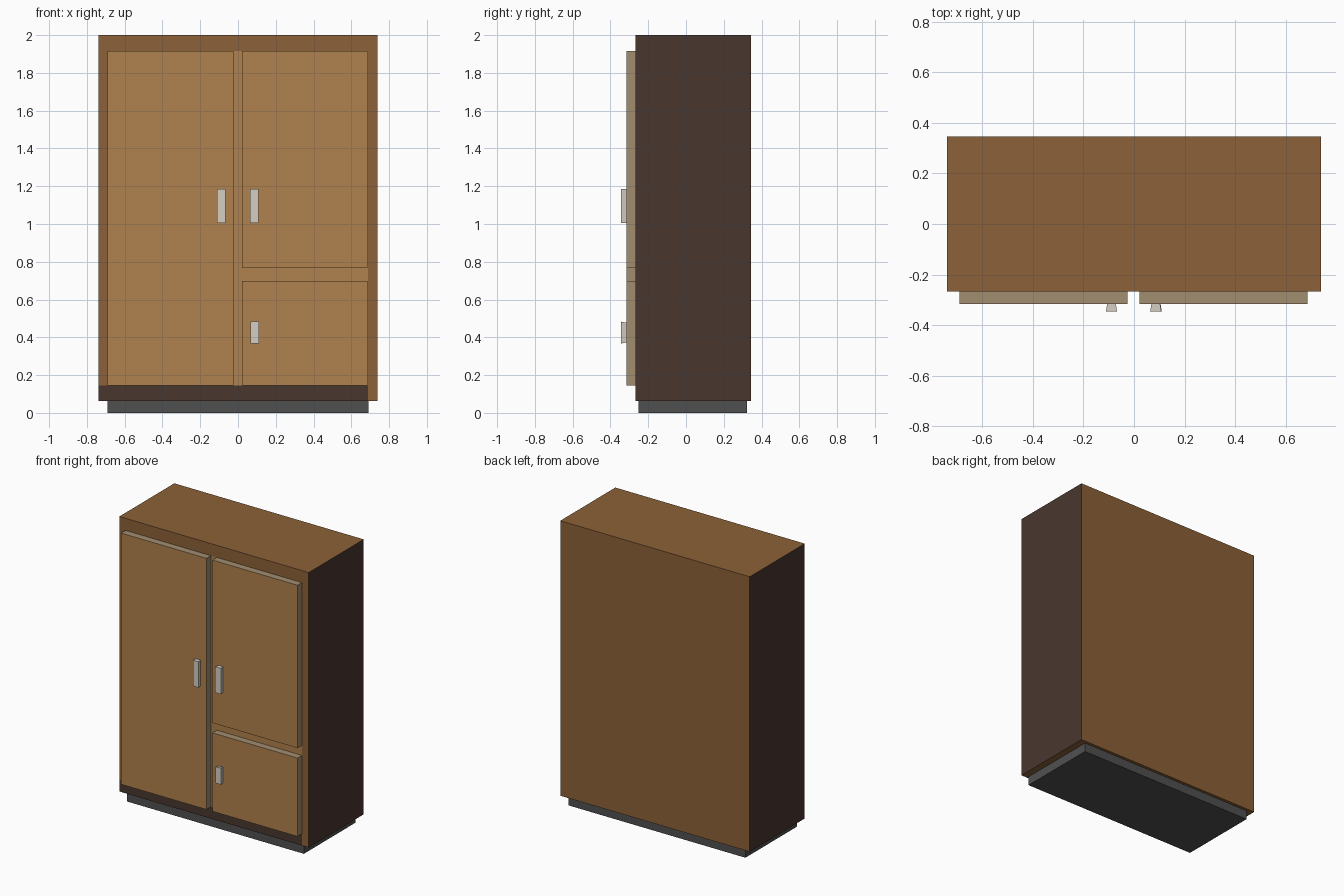
import bpy, bmesh
from mathutils import Vector

if "Cube" in bpy.data.objects:
    bpy.data.objects.remove(bpy.data.objects["Cube"])


def mat(name, hexcol):
    rgb = [int(hexcol[i:i + 2], 16) / 255 for i in (0, 2, 4)]
    lin = [c / 12.92 if c <= 0.04045 else ((c + 0.055) / 1.055) ** 2.4 for c in rgb]
    m = bpy.data.materials.new(name)
    m.diffuse_color = (*lin, 1)
    m.use_nodes = True
    m.node_tree.nodes["Principled BSDF"].inputs["Base Color"].default_value = m.diffuse_color
    return m


WOOD = mat("wood", "8C6138")
DARK = mat("dark_wood", "49372F")
LIGHT = mat("light_wood", "B0814D")
EDGE = mat("door_edge", "A28D70")
BASE = mat("plinth_grey", "505050")
METAL = mat("handle_metal", "D6CEC4")


def box(name, x, y, z, mats, paint=None, edit=None):
    """Box from (min, max) ranges; paint(face) picks a material slot."""
    lo, hi = Vector((x[0], y[0], z[0])), Vector((x[1], y[1], z[1]))
    bm = bmesh.new()
    bmesh.ops.create_cube(bm, size=1)
    for v in bm.verts:
        v.co = (lo + hi) / 2 + v.co * (hi - lo)
    if edit:
        edit(bm)
    bm.normal_update()
    for f in bm.faces:
        f.material_index = paint(f) if paint else 0
    me = bpy.data.meshes.new(name)
    bm.to_mesh(me)
    bm.free()
    for m in mats:
        me.materials.append(m)
    ob = bpy.data.objects.new(name, me)
    bpy.context.collection.objects.link(ob)
    return ob


# Cabinet body: front face split into frame, inner panel and kick strip
def split_front(bm):
    cuts = [((0, 0, 0.145), (0, 0, 1)), ((0, 0, 1.915), (0, 0, 1)),
            ((-0.69, 0, 0), (1, 0, 0)), ((0.687, 0, 0), (1, 0, 0))]
    for co, no in cuts:
        bm.normal_update()
        front = [f for f in bm.faces if f.normal.y < -0.9]
        edges = list({e for f in front for e in f.edges})
        verts = list({v for f in front for v in f.verts})
        bmesh.ops.bisect_plane(bm, geom=verts + edges + front,
                               plane_co=co, plane_no=no)


def paint_body(f):
    c = f.calc_center_median()
    if abs(f.normal.x) > 0.9:
        return 1
    if f.normal.y < -0.9 and c.x < 0.687:
        if c.z < 0.145:
            return 1
        if c.x > -0.69 and c.z < 1.915:
            return 2
    return 0


box("cabinet_body", (-0.738, 0.738), (-0.267, 0.345), (0.063, 2.0),
    [WOOD, DARK, LIGHT], paint_body, split_front)

# Recessed plinth
box("plinth", (-0.69, 0.69), (-0.252, 0.324), (0, 0.063), [BASE])

# Doors: light fronts, paler edges
for name, x, z in [("left_door", (-0.69, -0.025), (0.145, 1.915)),
                   ("upper_right_door", (0.022, 0.685), (0.768, 1.915)),
                   ("lower_right_door", (0.022, 0.685), (0.145, 0.698))]:
    box(name, x, (-0.316, -0.267), z, [LIGHT, EDGE],
        lambda f: 0 if f.normal.y < -0.9 else 1)


# Handles: narrower where they meet the door
def handle(name, cx, z, taper_z):
    cz = (z[0] + z[1]) / 2

    def taper(bm):
        for v in bm.verts:
            if v.co.y > -0.33:
                v.co.x = cx + (v.co.x - cx) * 0.78
                v.co.z = cz + (v.co.z - cz) * taper_z
    box(name, (cx - 0.022, cx + 0.022), (-0.345, -0.316), z, [METAL], edit=taper)


handle("left_handle", -0.089, (1.004, 1.186), 1.0)
handle("upper_right_handle", 0.086, (1.004, 1.186), 1.0)
handle("lower_right_handle", 0.088, (0.367, 0.483), 0.9)
